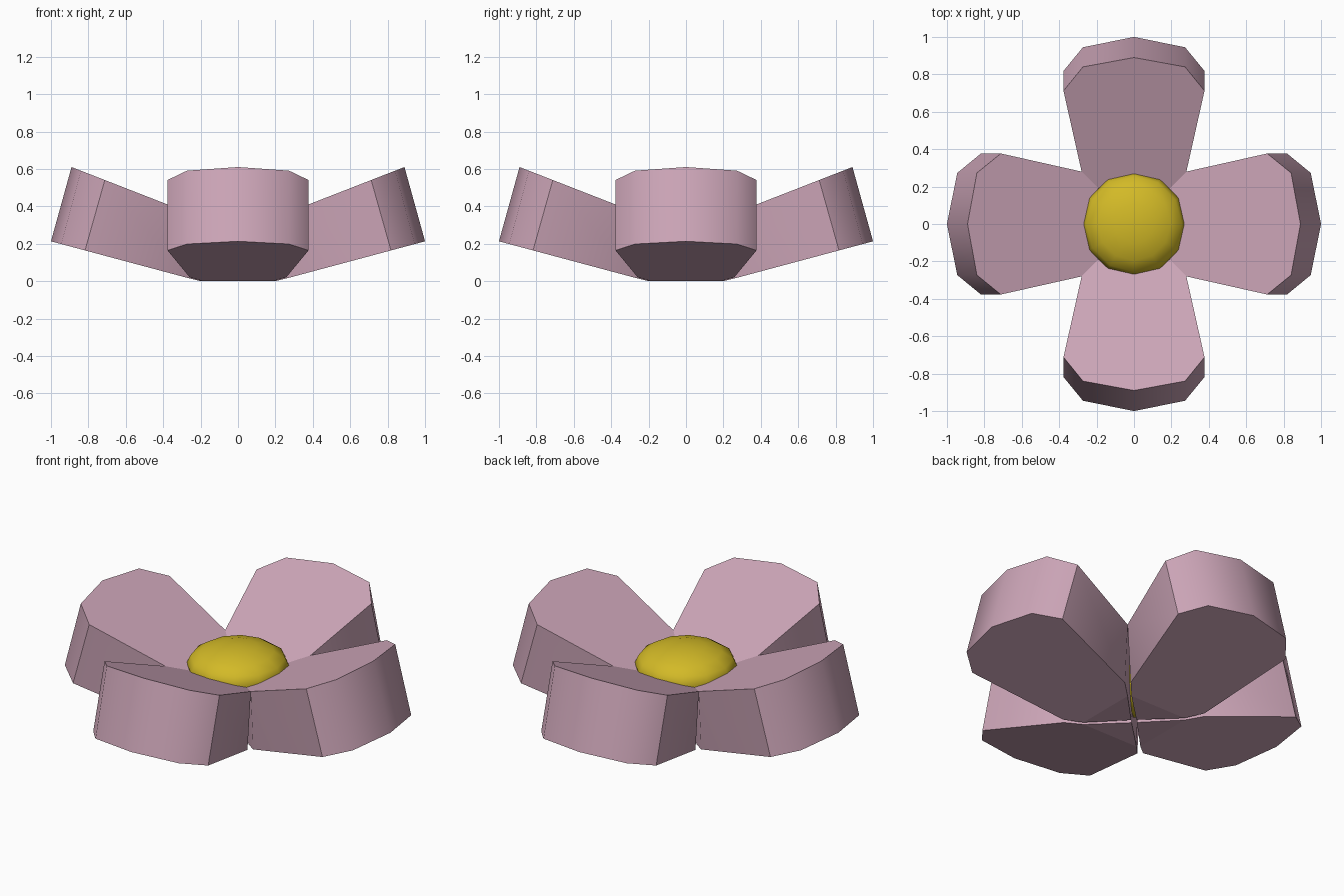
import bpy, bmesh
from math import radians, pi
from mathutils import Matrix

cube = bpy.data.objects.get("Cube")
if cube:
    bpy.data.objects.remove(cube, do_unlink=True)


def material(name, rgb):
    m = bpy.data.materials.new(name)
    m.use_nodes = True
    m.diffuse_color = (*rgb, 1)
    m.node_tree.nodes["Principled BSDF"].inputs["Base Color"].default_value = (*rgb, 1)
    return m


pink = material("dusty pink", (0.61, 0.38, 0.48))
yellow = material("pollen yellow", (0.65, 0.49, 0.02))


def finish(bm, name, mat, angle):
    bmesh.ops.recalc_face_normals(bm, faces=bm.faces)
    mesh = bpy.data.meshes.new(name)
    bm.to_mesh(mesh)
    bm.free()
    obj = bpy.data.objects.new(name, mesh)
    bpy.context.collection.objects.link(obj)
    mesh.materials.append(mat)
    bpy.ops.object.select_all(action='DESELECT')
    obj.select_set(True)
    bpy.context.view_layer.objects.active = obj
    bpy.ops.object.shade_smooth_by_angle(angle=radians(angle))
    return obj


# Half outlines as (distance from centre, half width), from tip to centre
TOP = [(0.89, 0), (0.84, 0.273), (0.712, 0.377), (0.28, 0.28), (0.19, 0.19), (0.01, 0)]
BOTTOM = [(1.0, 0), (0.945, 0.273), (0.818, 0.377), (0.28, 0.258), (0.2, 0.185), (0.02, 0)]


def top_height(r):
    return 0.61 + 0.39 * (r - 0.89)


def bottom_height(r):
    return max(0, 0.213 + 0.268 * (r - 1))


def ring(bm, half, height):
    outline = half + [(r, -w) for r, w in half[-2:0:-1]]
    return [bm.verts.new((r, w, height(r))) for r, w in outline]


# Four wedge-shaped petals tilted upward around the centre
def petal(name, turn):
    bm = bmesh.new()
    upper = ring(bm, TOP, top_height)
    lower = ring(bm, BOTTOM, bottom_height)
    n = len(upper)
    for loop in (upper, lower):
        bm.faces.new(loop[:5] + loop[6:])
        bm.faces.new(loop[4:7])
    for i in range(n):
        j = (i + 1) % n
        bm.faces.new((upper[i], upper[j], lower[j], lower[i]))
    bm.transform(Matrix.Rotation(turn, 4, 'Z'))
    obj = finish(bm, name, pink, 45)
    for p in obj.data.polygons:
        if abs(p.normal.z) > 0.7:
            p.use_smooth = False


for i, side in enumerate(("left", "back", "right", "front")):
    petal(side + "_petal", i * pi / 2)

# Domed centre, with a deeper underside sunk between the petals
bm = bmesh.new()
bmesh.ops.create_uvsphere(bm, u_segments=12, v_segments=8, radius=0.277)
for v in bm.verts:
    v.co.z = 0.35 + v.co.z * (0.43 if v.co.z > 0 else 1.05)
finish(bm, "flower_centre", yellow, 60)
